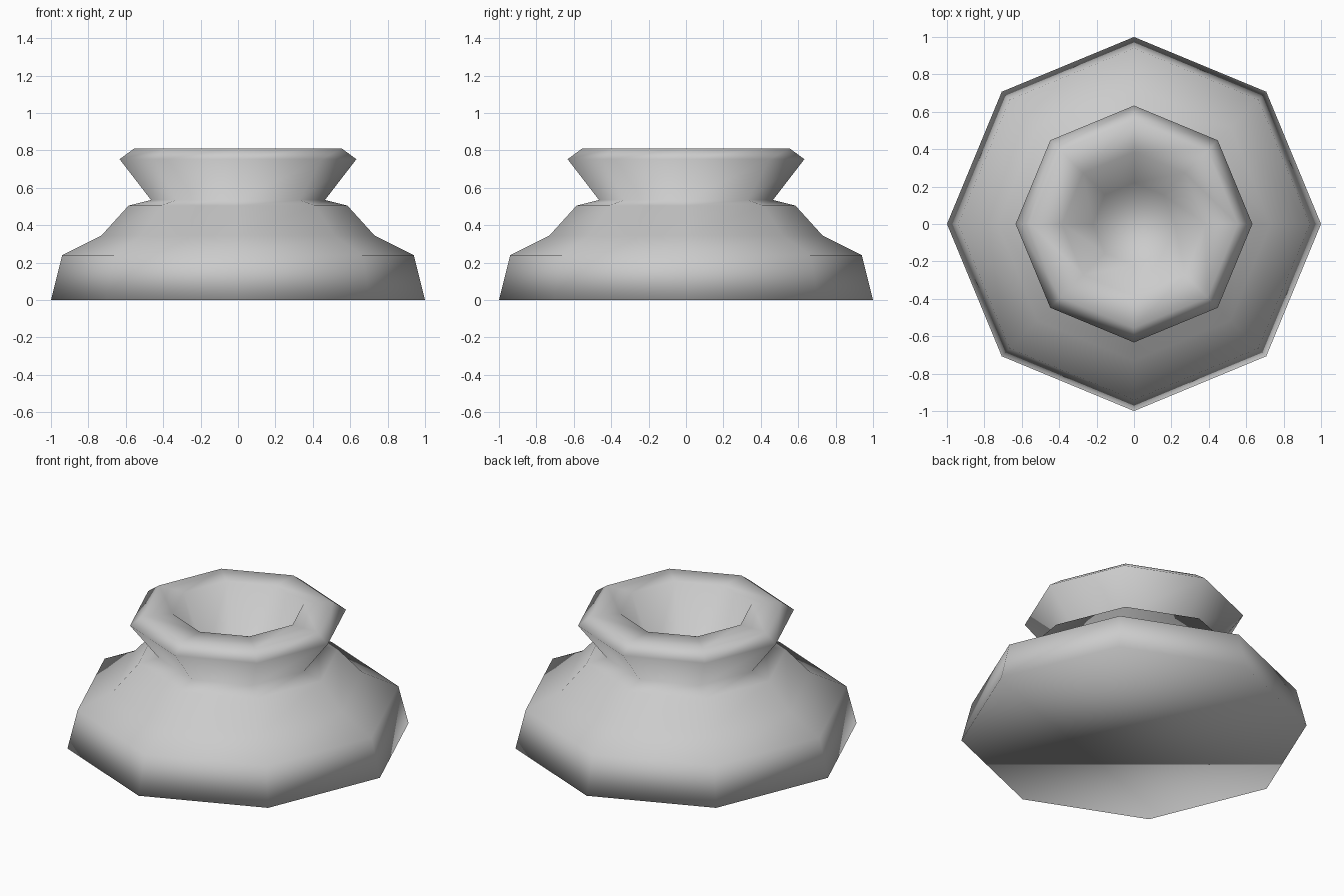
import bpy
import bmesh
from math import cos, sin, tau

cube = bpy.data.objects.get("Cube")
if cube:
    bpy.data.objects.remove(cube, do_unlink=True)

SIDES = 8

# Radius and height of each ring, from the foot up and down into the bowl
PROFILE = [
    (1.0, 0.0),      # foot
    (0.94, 0.24),    # shoulder edge
    (0.73, 0.345),
    (0.585, 0.505),
    (0.465, 0.535),  # neck
    (0.633, 0.753),  # flared rim
    (0.555, 0.81),
    (0.385, 0.81),   # inner lip
    (0.22, 0.43),    # bowl floor
]


def flat_material(name, colour):
    mat = bpy.data.materials.new(name)
    mat.use_nodes = True
    mat.diffuse_color = colour
    bsdf = next(n for n in mat.node_tree.nodes if n.type == "BSDF_PRINCIPLED")
    bsdf.inputs["Base Color"].default_value = colour
    return mat


def lathe(name, profile, mat):
    """Turn a profile into a closed, smooth-shaded pot."""
    bm = bmesh.new()
    rings = [
        [bm.verts.new((r * cos(tau * i / SIDES), r * sin(tau * i / SIDES), z))
         for i in range(SIDES)]
        for r, z in profile
    ]
    for low, high in zip(rings, rings[1:]):
        for i in range(SIDES):
            j = (i + 1) % SIDES
            bm.faces.new((low[i], low[j], high[j], high[i]))
    # Underside and bowl floor
    bm.faces.new(rings[0][::-1])
    bm.faces.new(rings[-1])
    for face in bm.faces:
        face.smooth = True
    mesh = bpy.data.meshes.new(name)
    bm.to_mesh(mesh)
    bm.free()
    mesh.materials.append(mat)
    obj = bpy.data.objects.new(name, mesh)
    bpy.context.collection.objects.link(obj)
    return obj


lathe("flared_pot", PROFILE, flat_material("light grey", (0.6, 0.6, 0.6, 1.0)))
